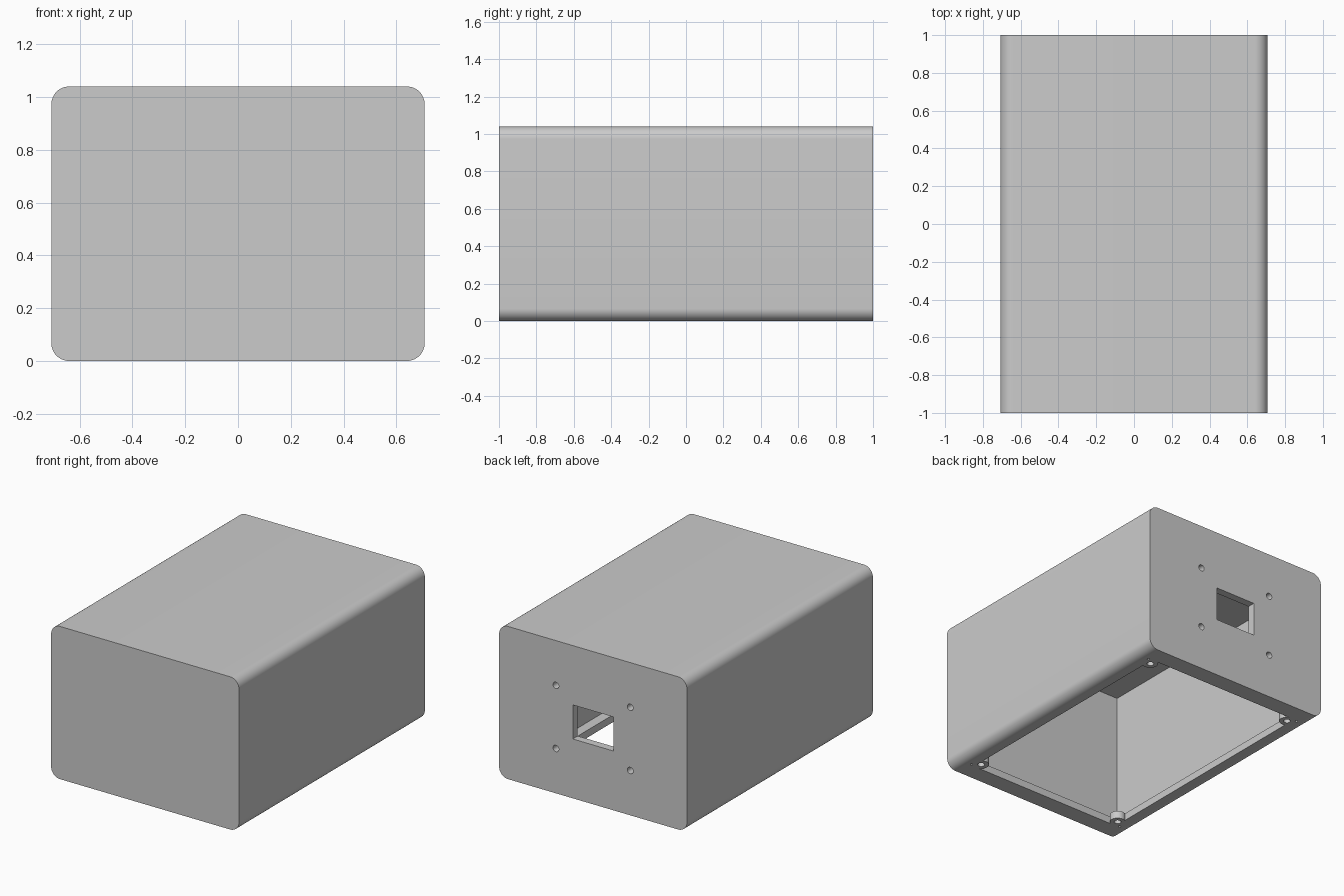
import bpy, bmesh, math
from mathutils import Matrix, Vector

cube = bpy.data.objects.get("Cube")
if cube:
    bpy.data.objects.remove(cube, do_unlink=True)

WIDTH, LENGTH, HEIGHT = 1.415, 2.0, 1.04
RADIUS, WALL, RIM = 0.067, 0.053, 0.12
FLANGE = 0.05

grey = bpy.data.materials.new("light grey plastic")
grey.use_nodes = True
grey.diffuse_color = (0.6, 0.6, 0.6, 1)
grey.node_tree.nodes["Principled BSDF"].inputs["Base Color"].default_value = (0.6, 0.6, 0.6, 1)


def finish(name, bm):
    bmesh.ops.recalc_face_normals(bm, faces=bm.faces)
    mesh = bpy.data.meshes.new(name)
    bm.to_mesh(mesh)
    bm.free()
    mesh.materials.append(grey)
    obj = bpy.data.objects.new(name, mesh)
    bpy.context.collection.objects.link(obj)
    return obj


def box(name, low, high):
    bm = bmesh.new()
    low, high = Vector(low), Vector(high)
    size = Matrix.Diagonal((*(high - low), 1))
    bmesh.ops.create_cube(bm, size=1, matrix=Matrix.Translation((low + high) / 2) @ size)
    return finish(name, bm)


def cylinder(name, centre, radius, depth, along_y=False):
    bm = bmesh.new()
    turn = Matrix.Rotation(math.pi / 2, 4, 'X') if along_y else Matrix.Identity(4)
    bmesh.ops.create_cone(bm, cap_ends=True, segments=32, radius1=radius, radius2=radius,
                          depth=depth, matrix=Matrix.Translation(centre) @ turn)
    return finish(name, bm)


def combine(target, tool, operation='DIFFERENCE'):
    mod = target.modifiers.new("cut", 'BOOLEAN')
    mod.operation, mod.object, mod.solver = operation, tool, 'EXACT'
    bpy.context.view_layer.objects.active = target
    bpy.ops.object.modifier_apply(modifier=mod.name)
    bpy.data.objects.remove(tool, do_unlink=True)


# Outer housing: rounded rectangle profile extruded front to back
bm = bmesh.new()
ring = []
for corner, (sx, sz) in enumerate([(1, 1), (-1, 1), (-1, -1), (1, -1)]):
    for step in range(13):
        a = (corner + step / 12) * math.pi / 2
        ring.append(bm.verts.new((sx * (WIDTH / 2 - RADIUS) + RADIUS * math.cos(a), -LENGTH / 2,
                                  HEIGHT / 2 + sz * (HEIGHT / 2 - RADIUS) + RADIUS * math.sin(a))))
face = bm.faces.new(ring)
moved = bmesh.ops.extrude_face_region(bm, geom=[face], use_keep_orig=True)["geom"]
bmesh.ops.translate(bm, vec=(0, LENGTH, 0), verts=[v for v in moved if isinstance(v, bmesh.types.BMVert)])
housing = finish("housing", bm)

# Cavity above the flange, and the bottom opening inside it
cx, cy = WIDTH / 2 - WALL, LENGTH / 2 - WALL
ox, oy = WIDTH / 2 - RIM, LENGTH / 2 - RIM
combine(housing, box("cavity", (-cx, -cy, FLANGE), (cx, cy, HEIGHT - WALL)))
combine(housing, box("bottom_opening", (-ox, -oy, -0.1), (ox, oy, 0.2)))

# Rear socket window and its four screw holes
combine(housing, box("window", (-0.153, 0.9, 0.404), (0.153, 1.1, 0.636)))
corners = [(sx, s) for sx in (-1, 1) for s in (-1, 1)]
for sx, sz in corners:
    combine(housing, cylinder("screw_hole", (sx * 0.28, 1, 0.52 + sz * 0.215), 0.022, 0.2, True))

# Drilled corner lugs for the base plate, with a small pilot hole beside each
for sx, sy in corners:
    combine(housing, cylinder("lug", (sx * 0.565, sy * 0.835, FLANGE / 2), 0.05, FLANGE + 0.004), 'UNION')
for sx, sy in corners:
    combine(housing, cylinder("lug_hole", (sx * 0.565, sy * 0.835, 0), 0.022, 0.2))
    combine(housing, cylinder("pilot_hole", (sx * 0.613, sy * 0.872, 0), 0.008, 0.06))

# Keep the housing exactly on the ground and shade its curves
for v in housing.data.vertices:
    v.co.z = max(v.co.z, 0)
bpy.ops.object.select_all(action='DESELECT')
housing.select_set(True)
bpy.context.view_layer.objects.active = housing
bpy.ops.object.shade_smooth_by_angle(angle=math.radians(30))
